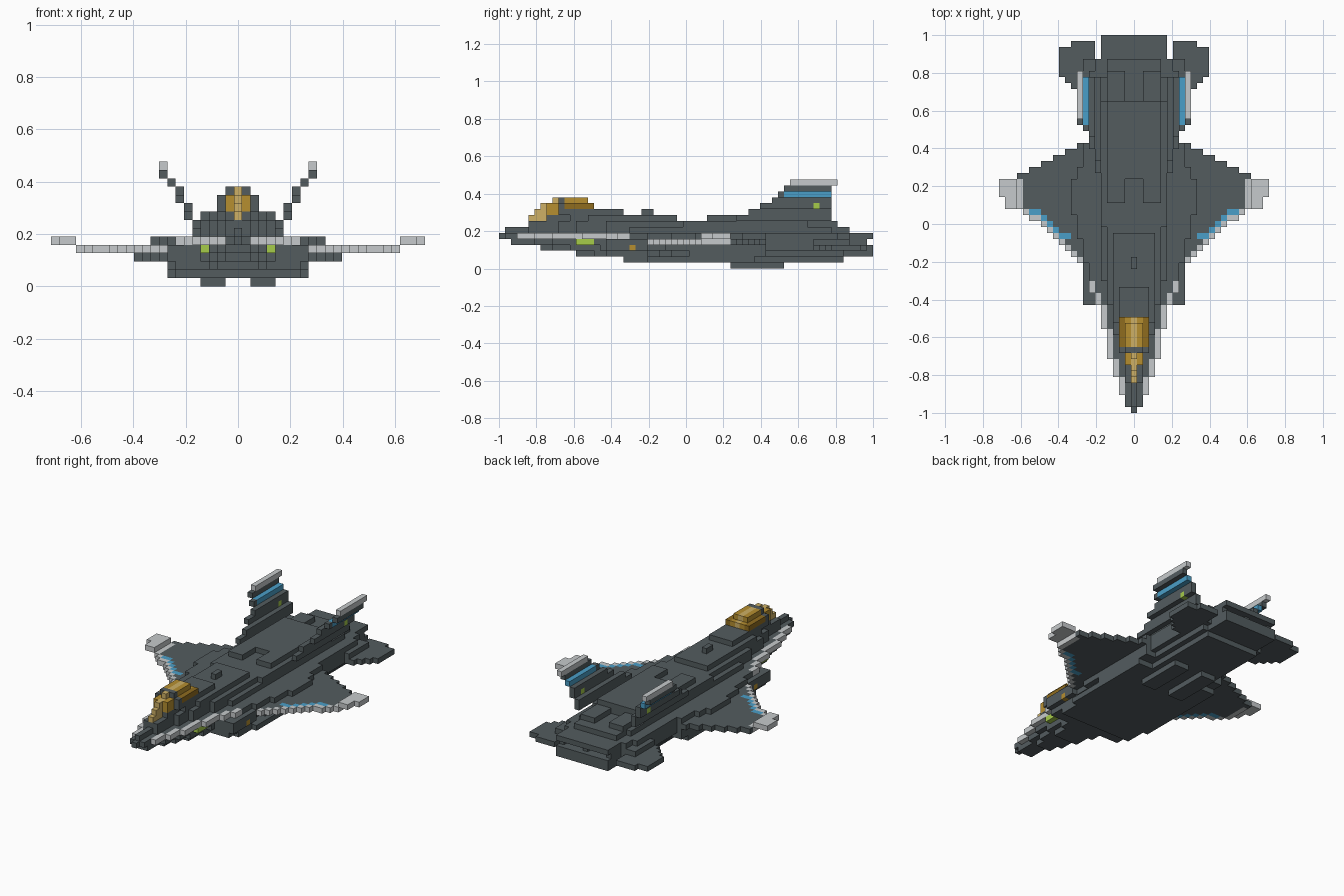
import bpy, bmesh

if "Cube" in bpy.data.objects:
    bpy.data.objects.remove(bpy.data.objects["Cube"])

V = 2 / 63          # edge of one block
cells = {}          # (i, j, k) -> (part, colour)


def linear(h):
    rgb = [c / 255 for c in bytes.fromhex(h)]
    return (*[((c + 0.055) / 1.055) ** 2.4 for c in rgb], 1)


COLOURS = {"dark_grey": "535c5f", "pale_grey": "c6cacc", "blue": "4a9fc8",
           "lime": "a6cc4a", "light_gold": "cdb066", "gold": "b68f30",
           "dark_gold": "8f6c1f"}
MATS = {}
for cname, h in COLOURS.items():
    MATS[cname] = bpy.data.materials.new(cname)
    MATS[cname].diffuse_color = linear(h)


def box(part, colour, i0, i1, j0, j1, k0, k1=None):
    """Fill a mirrored block range, limits included."""
    for i in range(i0, i1 + 1):
        for j in range(j0, j1 + 1):
            for k in range(k0, (k0 if k1 is None else k1) + 1):
                cells[i, j, k] = cells[-i, j, k] = (part, colour)


def taper(j):
    """Half width of the nose, growing towards the wings."""
    return sum(j >= step for step in (1, 6, 9, 14, 18, 20, 22, 25))


def layer(k, first, last, cap, shift=0):
    """One fuselage layer: nose taper in front, stepped tail behind."""
    for j in range(first, last + 1):
        tail = 8 - (j > 44) - (j > 56) - (j > 58)
        box("fuselage", "dark_grey", 0, min(cap, tail, taper(j - shift)), j, j, k)


# Fuselage, bottom to top
layer(1, 21, 42, 8)
layer(1, 43, 57, 5)
layer(2, 13, 44, 8, 7)
layer(2, 45, 57, 6)
layer(2, 58, 62, 5)
layer(3, 7, 62, 8, 3)
layer(4, 2, 61, 8)
layer(5, 0, 62, 8)
layer(6, 1, 55, 5, 4)
layer(6, 56, 58, 4)
layer(7, 5, 30, 4, 4)
layer(7, 31, 51, 5)
layer(8, 8, 29, 3, 6)
layer(8, 39, 51, 4)
layer(9, 10, 20, 2, 4)
box("fuselage", "dark_grey", 0, 0, 24, 25, 9)

# Intakes, spine rails, belly pods
box("intake", "dark_grey", 5, 8, 18, 24, 3, 4)
box("intake", "dark_grey", 0, 7, 18, 24, 2)
box("intake", "dark_grey", 0, 7, 21, 24, 1)
box("spine_rail", "dark_grey", 2, 4, 35, 38, 8)
box("spine_rail", "dark_grey", 2, 4, 52, 56, 7)
box("belly_pod", "dark_grey", 2, 4, 39, 47, 0)

# Nozzle recesses at the tail
for i in range(1, 5):
    for s in (1, -1):
        cells.pop((s * i, 61, 4))

# Pale strakes along the nose
for j in range(3, 22):
    box("strake", "pale_grey", taper(j) + 1, taper(j) + 1, j, j, 5)

# Swept wings with pale leading edge and blue stripe
for i in range(9, 20):
    lead = i + 16 - (i > 16)
    box("wing", "dark_grey", i, i, lead, 39 + (19 - i) // 2, 4)
    box("wing", "pale_grey", i, i, lead, lead, 4)
    if 11 <= i <= 17:
        stripe = max(lead + 1, 29)
        box("wing", "blue", i, i, stripe, stripe, 4)
box("wing", "pale_grey", 19, 19, 34, 38, 4)
box("wing_root", "dark_grey", 9, 9, 29, 40, 5)
box("wing_root", "dark_grey", 10, 10, 33, 38, 5)
box("wing_tip", "pale_grey", 20, 21, 34, 38, 5)
box("wing_tip", "pale_grey", 22, 22, 36, 38, 5)

# Tailplanes
for i in range(6, 13):
    first = 53 + max(0, i - 9)
    last = 58 if i == 6 else 61 - (i > 10)
    box("tailplane", "dark_grey", i, i, first, last, 3)
    if 7 <= i <= 8:
        box("tailplane", "dark_grey", i, i, 53, 58, 4)

# Canted fins with blue band, lime light and pale cap
for k in range(8, 14):
    i = 6 + (k - 8) // 2 + (k == 13)
    box("fin", "dark_grey", i, i, min(48, 24 + 2 * k - (k > 11)), 55, k)
box("fin", "blue", 8, 8, 48, 55, 12)
box("fin", "pale_grey", 9, 9, 49, 56, 14)
box("fin", "lime", 7, 7, 53, 53, 10)

# Canopy: dark sides, gold shoulders, light centre line, dark frame
box("canopy", "dark_gold", 2, 2, 11, 15, 10)
box("canopy", "gold", 0, 1, 11, 15, 10)
box("canopy", "gold", 0, 1, 11, 14, 11)
box("canopy", "gold", 1, 1, 8, 9, 9, 10)
box("canopy", "light_gold", 0, 0, 11, 14, 11)
box("canopy", "light_gold", 0, 0, 15, 15, 10)
for k in range(8, 12):      # stepped windscreen
    box("canopy", "light_gold", 0, 0, k - 3 + (k == 11), 9, k)
box("canopy_frame", "dark_grey", 0, 2, 10, 10, 10)
box("canopy_frame", "dark_grey", 0, 1, 10, 10, 11)

# Side marker lights
box("fuselage", "lime", 4, 4, 13, 15, 4)
box("intake", "gold", 8, 8, 22, 22, 3)


def face_corners(cell, axis, side):
    """Corner keys of one block face, wound to point outward."""
    ring = []
    for a, b in ((0, 0), (1, 0), (1, 1), (0, 1)):
        key = list(cell)
        key[axis] += side
        key[(axis + 1) % 3] += a
        key[(axis + 2) % 3] += b
        ring.append(tuple(key))
    return ring if side else ring[::-1]


# Build one mesh per part from the exposed block faces
for part in sorted({p for p, c in cells.values()}):
    bm = bmesh.new()
    used, verts = [], {}
    for cell, (p, colour) in cells.items():
        if p != part:
            continue
        if colour not in used:
            used.append(colour)
        for axis in range(3):
            for side in (0, 1):
                near = list(cell)
                near[axis] += 2 * side - 1
                if tuple(near) in cells:
                    continue
                ring = face_corners(cell, axis, side)
                for x, y, z in ring:
                    if (x, y, z) not in verts:
                        verts[x, y, z] = bm.verts.new(((x - 0.5) * V, y * V - 1, z * V))
                face = bm.faces.new([verts[key] for key in ring])
                face.material_index = used.index(colour)
    mesh = bpy.data.meshes.new(part)
    bm.to_mesh(mesh)
    bm.free()
    for colour in used:
        mesh.materials.append(MATS[colour])
    bpy.context.collection.objects.link(bpy.data.objects.new(part, mesh))

for m in bpy.data.materials:
    if m.users and not m.is_grease_pencil:
        m.use_nodes = True
        m.node_tree.nodes["Principled BSDF"].inputs["Base Color"].default_value = m.diffuse_color
